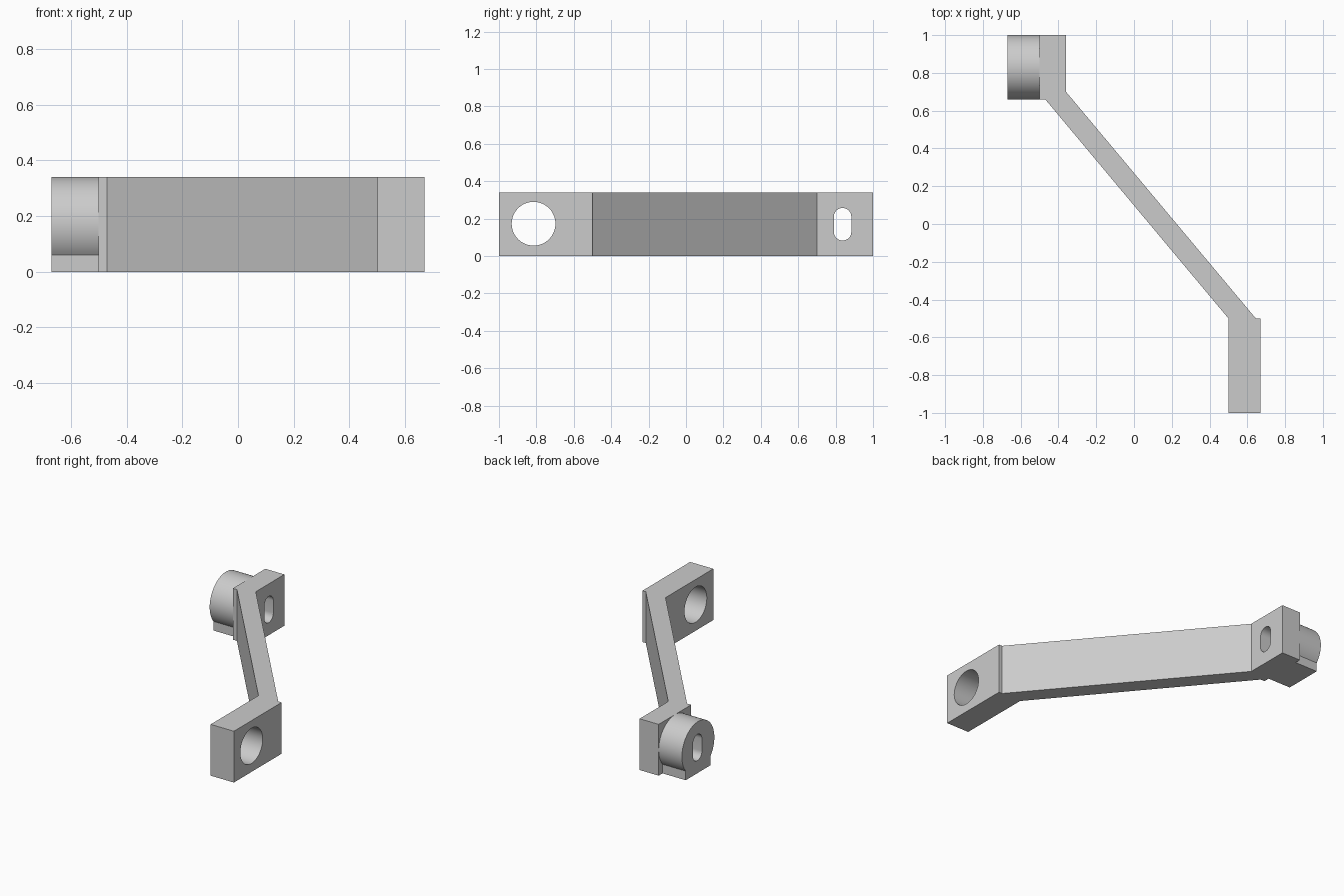
import bpy, bmesh, math
from mathutils import Vector

cube = bpy.data.objects.get("Cube")
if cube:
    bpy.data.objects.remove(cube, do_unlink=True)

HEIGHT = 0.34
MID = HEIGHT / 2
BOSS_Y = 0.83

grey = bpy.data.materials.new("light grey")
grey.use_nodes = True
grey.diffuse_color = (0.6, 0.6, 0.6, 1)
grey.node_tree.nodes["Principled BSDF"].inputs["Base Color"].default_value = (0.6, 0.6, 0.6, 1)


def prism(name, points, extrusion):
    """Extrude a closed planar outline into a solid."""
    bm = bmesh.new()
    face = bm.faces.new([bm.verts.new(p) for p in points])
    grown = bmesh.ops.extrude_face_region(bm, geom=[face])["geom"]
    bmesh.ops.translate(bm, vec=Vector(extrusion),
                        verts=[v for v in grown if isinstance(v, bmesh.types.BMVert)])
    bmesh.ops.recalc_face_normals(bm, faces=bm.faces)
    mesh = bpy.data.meshes.new(name)
    bm.to_mesh(mesh)
    bm.free()
    mesh.materials.append(grey)
    obj = bpy.data.objects.new(name, mesh)
    bpy.context.collection.objects.link(obj)
    return obj


def arc(x, y, z, radius, start, end, steps):
    """Points of an arc in the plane facing x."""
    angles = [math.radians(start + (end - start) * i / steps) for i in range(steps + 1)]
    return [(x, y + radius * math.cos(a), z + radius * math.sin(a)) for a in angles]


def activate(obj):
    bpy.ops.object.select_all(action='DESELECT')
    obj.select_set(True)
    bpy.context.view_layer.objects.active = obj


def cut(obj, cutter):
    mod = obj.modifiers.new("hole", 'BOOLEAN')
    mod.operation = 'DIFFERENCE'
    mod.solver = 'EXACT'
    mod.object = cutter
    activate(obj)
    bpy.ops.object.modifier_apply(modifier=mod.name)


# Bent arm with a mounting pad at each end
plan = [(0.5, -1), (0.67, -1), (0.67, -0.5), (0.645, -0.5), (-0.36, 0.7),
        (-0.36, 1), (-0.5, 1), (-0.5, 0.66), (-0.47, 0.66), (0.5, -0.5)]
arm = prism("bent_arm", [(x, y, 0) for x, y in plan], (0, 0, HEIGHT))

# Round boss standing on a flat foot
foot = 0.13
corner = math.degrees(math.acos(foot / MID))
outline = arc(-0.67, BOSS_Y, MID, MID, -corner, 180 + corner, 64)
outline += [(-0.67, BOSS_Y - foot, 0), (-0.67, BOSS_Y + foot, 0)]
boss = prism("round_boss", outline, (0.17, 0, 0))

# Slot through the boss and the rear pad
slot_y, slot_r, slot_rise = 0.837, 0.047, 0.04
slot_points = (arc(-0.8, slot_y, MID + slot_rise, slot_r, 0, 180, 16)
               + arc(-0.8, slot_y, MID - slot_rise, slot_r, 180, 360, 16))
slot = prism("slot_cutter", slot_points, (0.6, 0, 0))

# Round bore through the front pad
bore = prism("bore_cutter", arc(0.4, -0.815, 0.173, 0.117, 0, 360, 48)[:-1], (0.4, 0, 0))

cut(arm, slot)
cut(arm, bore)
cut(boss, slot)
for cutter in (slot, bore):
    bpy.data.objects.remove(cutter, do_unlink=True)

for part in (arm, boss):
    activate(part)
    bpy.ops.object.shade_smooth_by_angle(angle=math.radians(30))
